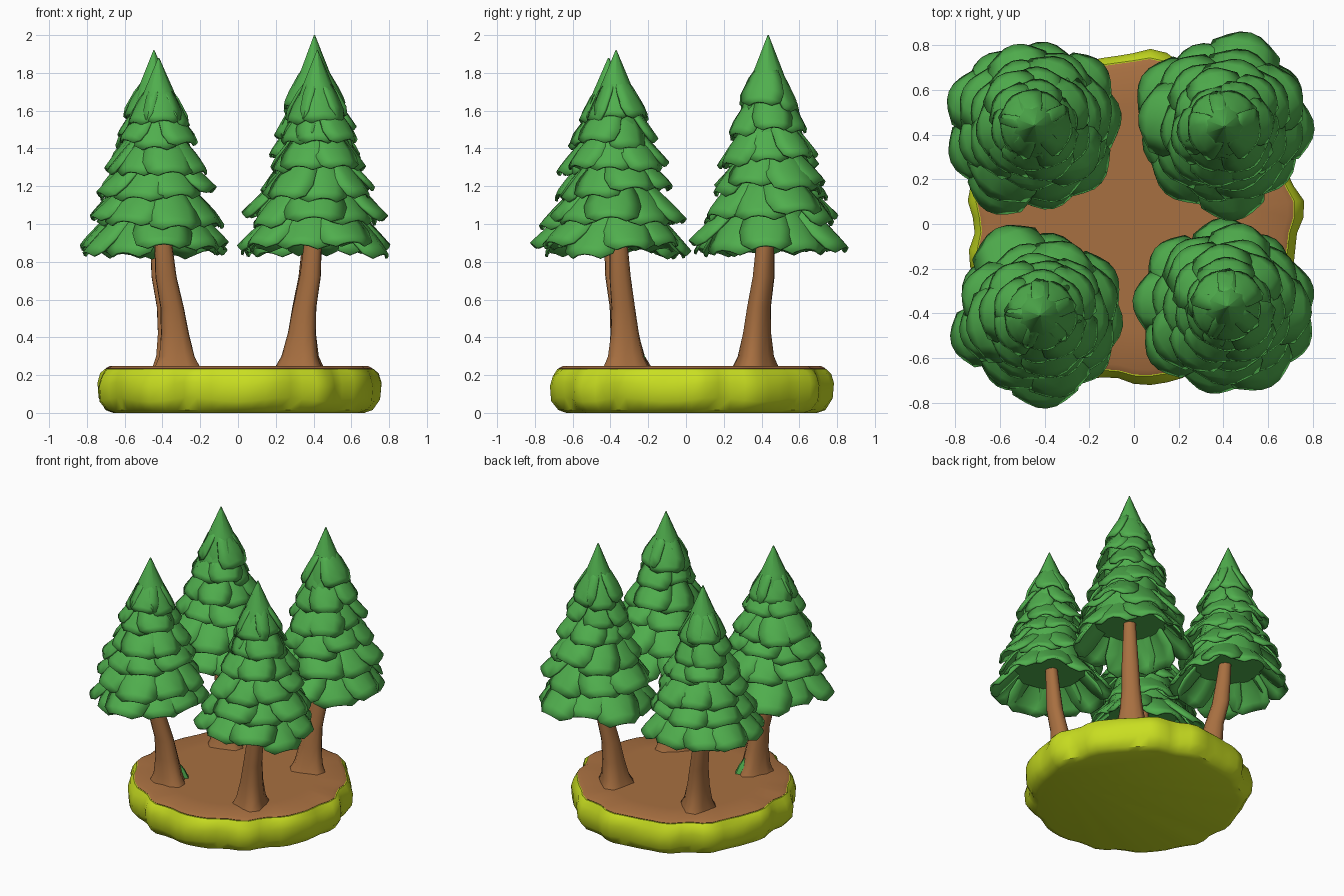
import bpy, bmesh, math, random
from mathutils import Vector

if "Cube" in bpy.data.objects:
    bpy.data.objects.remove(bpy.data.objects["Cube"])

random.seed(12)
TAU = math.tau


def material(name, rgb):
    m = bpy.data.materials.new(name)
    m.diffuse_color = (*rgb, 1)
    m.use_nodes = True
    m.node_tree.nodes["Principled BSDF"].inputs["Base Color"].default_value = m.diffuse_color
    return m


GREEN = material("needle green", (0.08, 0.425, 0.075))
BROWN = material("bark brown", (0.39, 0.16, 0.052))
LIME = material("moss lime", (0.58, 0.73, 0.015))


def finish(bm, name, mats, angle=40):
    bmesh.ops.recalc_face_normals(bm, faces=bm.faces)
    me = bpy.data.meshes.new(name)
    bm.to_mesh(me)
    bm.free()
    ob = bpy.data.objects.new(name, me)
    bpy.context.collection.objects.link(ob)
    for m in mats:
        me.materials.append(m)
    bpy.ops.object.select_all(action='DESELECT')
    ob.select_set(True)
    bpy.context.view_layer.objects.active = ob
    bpy.ops.object.shade_smooth_by_angle(angle=math.radians(angle))
    return ob


def loft(bm, rings):
    """Join closed rings of points and cap both ends."""
    vs = [[bm.verts.new(p) for p in r] for r in rings]
    n = len(vs[0])
    for a, b in zip(vs, vs[1:]):
        for i in range(n):
            j = (i + 1) % n
            bm.faces.new((a[i], a[j], b[j], b[i]))
    bm.faces.new(vs[0][::-1])
    bm.faces.new(vs[-1])


# Lumpy outline shared by the base and the earth
def rim(t, k):
    return 1 + k * (0.02 * math.sin(13 * t + 1) + 0.008 * math.sin(5 * t + 2.3) + 0.012 * math.sin(19 * t))


def disc(name, profile, mat, N=64):
    """Lumpy disc from (z, radius, lumpiness) rings."""
    bm = bmesh.new()
    loft(bm, [[(r * rim(TAU * i / N, k) * math.cos(TAU * i / N),
                0.03 + r * rim(TAU * i / N, k) * math.sin(TAU * i / N),
                z + (0.012 * math.sin(9 * TAU * i / N) if 0.03 < z < 0.22 else 0))
               for i in range(N)] for z, r, k in profile])
    return finish(bm, name, [mat])


# Mossy base and the earth on top of it
disc("moss_base", [(0.0, 0.66, 0.6), (0.015, 0.70, 0.8), (0.07, 0.735, 1), (0.15, 0.74, 1.1),
                   (0.20, 0.727, 1), (0.232, 0.705, 0.8), (0.232, 0.66, 0.5)], LIME)
disc("earth_top", [(0.222, 0.69, 0.8), (0.236, 0.70, 0.8), (0.249, 0.675, 0.8), (0.249, 0.5, 0.3)], BROWN)


def trunk(name, foot, head):
    """Flared, slightly crooked trunk from foot to the crown centre."""
    bm = bmesh.new()
    n = 12
    ph = random.uniform(0, TAU)
    rings = []
    # z, radius, lean fraction towards the crown, root flare
    for z, r, f, k in [(0.235, 0.118, 0, 0.2), (0.30, 0.092, 0.05, 0.16), (0.42, 0.074, 0.15, 0.1),
                       (0.56, 0.062, 0.30, 0.08), (0.72, 0.056, 0.62, 0.08),
                       (0.88, 0.048, 0.75, 0.06), (1.25, 0.03, 1, 0)]:
        cx = foot[0] + (head[0] - foot[0]) * f
        cy = foot[1] + (head[1] - foot[1]) * f
        ring = []
        for i in range(n):
            t = TAU * i / n
            rr = r * (1 + k * math.sin(3 * t + ph))
            ring.append((cx + rr * math.cos(t), cy + rr * math.sin(t), z))
        rings.append(ring)
    loft(bm, rings)
    finish(bm, name, [BROWN], 60)


def frond(bm, c, t, ztop, zedge, r0, R, hw):
    """One drooping, arched leaf scale with a blunt tip."""
    out = Vector((math.cos(t), math.sin(t), 0))
    side = Vector((-math.sin(t), math.cos(t), 0))
    rows = []
    for s, w in [(0, 0.35), (0.35, 0.75), (0.68, 1.0), (0.88, 0.92), (1, 0.55)]:
        row = []
        for u in (-1, -0.5, 0, 0.5, 1):
            r = r0 + (R - r0) * s - 0.2 * hw * u * u
            z = ztop - (ztop - zedge) * s ** 1.15 - 0.3 * hw * w * u * u
            row.append(bm.verts.new(Vector((c[0], c[1], z)) + out * r + side * (hw * w * u)))
        rows.append(row)
    for a, b in zip(rows, rows[1:]):
        for i in range(4):
            bm.faces.new((a[i], b[i], b[i + 1], a[i + 1]))


# upper height, edge height, edge radius, number of scales
TIERS = [(1.20, 0.87, 0.405, 9), (1.33, 1.04, 0.36, 8), (1.46, 1.19, 0.31, 7),
         (1.60, 1.34, 0.262, 7), (1.74, 1.48, 0.205, 6), (1.86, 1.61, 0.158, 5)]


def crown(name, c, top):
    sz = lambda z: 0.87 + (z - 0.87) * (top - 0.87) / 1.13
    # overlapping tiers of scales
    bm = bmesh.new()
    for zt, ze, R, n in TIERS:
        ph = random.uniform(0, TAU)
        for i in range(n):
            t = ph + TAU * (i + random.uniform(-0.15, 0.15)) / n
            dz = random.uniform(-0.03, 0.04)
            frond(bm, c, t, sz(zt), sz(ze) + dz, 0.2 * R,
                  R * random.uniform(0.9, 1.07), R * math.pi / n * random.uniform(0.95, 1.2))
    ob = finish(bm, name + "_scales", [GREEN], 50)
    m = ob.modifiers.new("thickness", 'SOLIDIFY')
    m.thickness = 0.014
    m.offset = 0
    # inner cone and pointed tip
    bm = bmesh.new()
    n = 9
    loft(bm, [[(c[0] + r * math.cos(TAU * i / n), c[1] + r * math.sin(TAU * i / n), z)
               for i in range(n)]
              for z, r in [(sz(1.03), 0.25), (sz(1.3), 0.185), (sz(1.6), 0.135), (sz(1.66), 0.13),
                           (sz(1.8), 0.082), (top, 0.003)]])
    finish(bm, name + "_tip", [GREEN], 45)


# Four trees: crown centre, top height, trunk foot
TREES = {
    "front_left_tree": ((-0.42, -0.41), 1.88, (-0.32, -0.32)),
    "front_right_tree": ((0.42, -0.37), 1.92, (0.33, -0.32)),
    "back_left_tree": ((-0.445, 0.44), 1.92, (-0.34, 0.36)),
    "back_right_tree": ((0.405, 0.435), 2.0, (0.32, 0.36)),
}
for name, (c, top, foot) in TREES.items():
    trunk(name + "_trunk", foot, c)
    crown(name, c, top)

# Small green sprout at the foot of one tree
bm = bmesh.new()
loft(bm, [[(-0.27 - 0.03 * f + r * math.cos(TAU * i / 5), -0.23 - 0.03 * f + r * math.sin(TAU * i / 5), z)
           for i in range(5)] for z, r, f in [(0.24, 0.035, 0), (0.30, 0.028, 0.5), (0.36, 0.004, 1)]])
finish(bm, "sprout", [GREEN])
